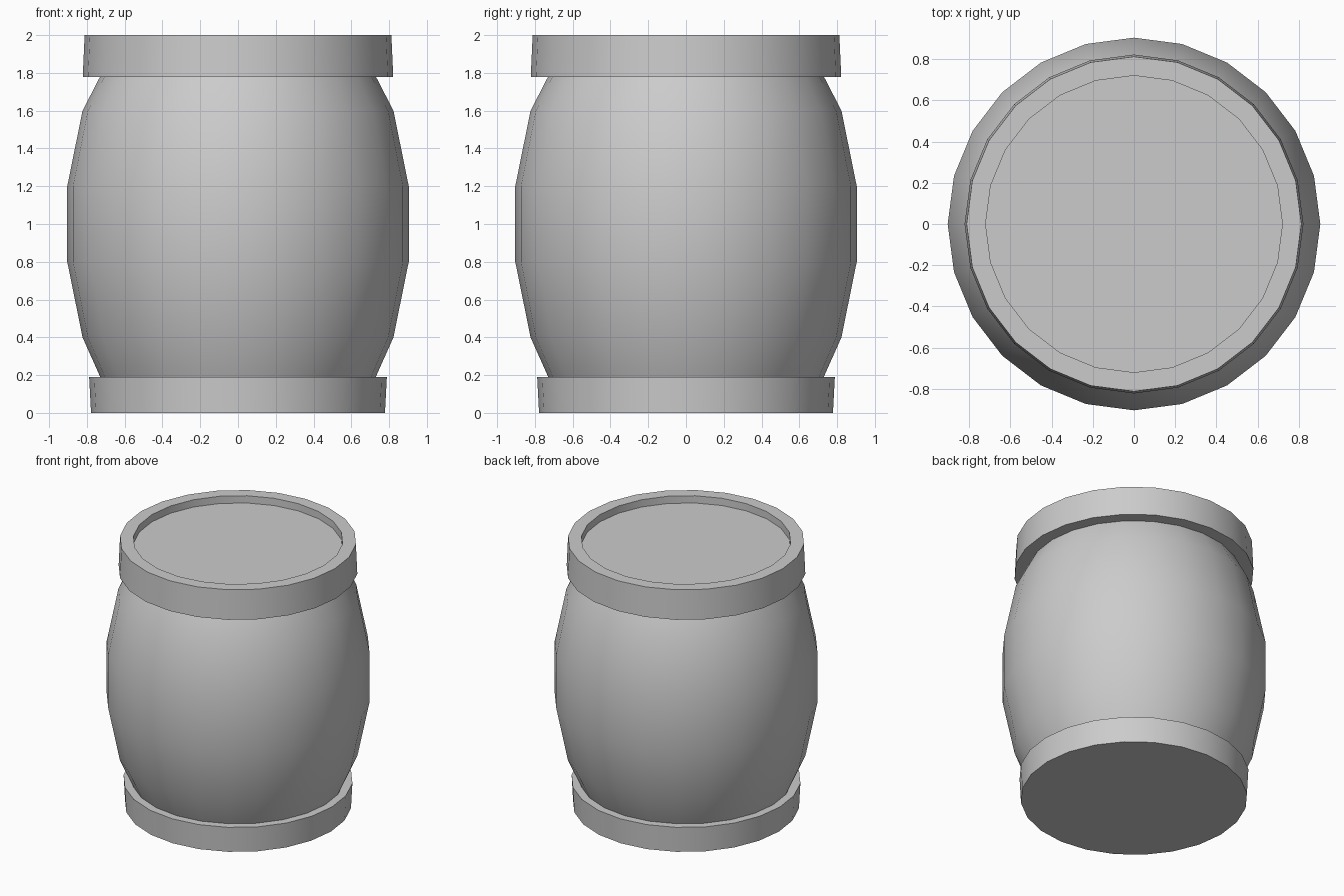
import bpy, bmesh, math

if "Cube" in bpy.data.objects:
    bpy.data.objects.remove(bpy.data.objects["Cube"])

SIDES = 24


def lathe(name, profile, closed=False):
    """Revolve (radius, z) points about z; a radius of 0 becomes a pole."""
    bm = bmesh.new()
    rings = []
    for r, z in profile:
        if r == 0:
            rings.append([bm.verts.new((0, 0, z))] * SIDES)
        else:
            rings.append([bm.verts.new((r * math.cos(2 * math.pi * i / SIDES),
                                        r * math.sin(2 * math.pi * i / SIDES), z))
                          for i in range(SIDES)])
    pairs = list(zip(rings, rings[1:]))
    if closed:
        pairs.append((rings[-1], rings[0]))
    for a, b in pairs:
        for i in range(SIDES):
            j = (i + 1) % SIDES
            corners = list(dict.fromkeys((a[i], a[j], b[j], b[i])))
            bm.faces.new(corners)
    bmesh.ops.recalc_face_normals(bm, faces=bm.faces)
    mesh = bpy.data.meshes.new(name)
    bm.to_mesh(mesh)
    bm.free()
    obj = bpy.data.objects.new(name, mesh)
    bpy.context.collection.objects.link(obj)
    bpy.ops.object.select_all(action='DESELECT')
    obj.select_set(True)
    bpy.context.view_layer.objects.active = obj
    bpy.ops.object.shade_smooth_by_angle(angle=math.radians(32))
    return obj


# Bulging barrel body, its ends tucked just inside the hoops
lathe("barrel_body", [(0, 0.18), (0.725, 0.18), (0.823, 0.4), (0.904, 0.8),
                      (0.904, 1.2), (0.823, 1.6), (0.725, 1.79), (0, 1.79)])

# Solid base hoop, flaring slightly upwards
lathe("base_hoop", [(0, 0), (0.778, 0), (0.788, 0.19), (0.72, 0.19), (0, 0.19)])

# Top hoop with the recessed lid inside it
lathe("top_hoop", [(0.822, 1.777), (0.812, 2.0), (0.72, 2.0), (0.72, 1.777)], closed=True)
lathe("lid", [(0, 1.78), (0.72, 1.78), (0.72, 1.945), (0, 1.945)])
